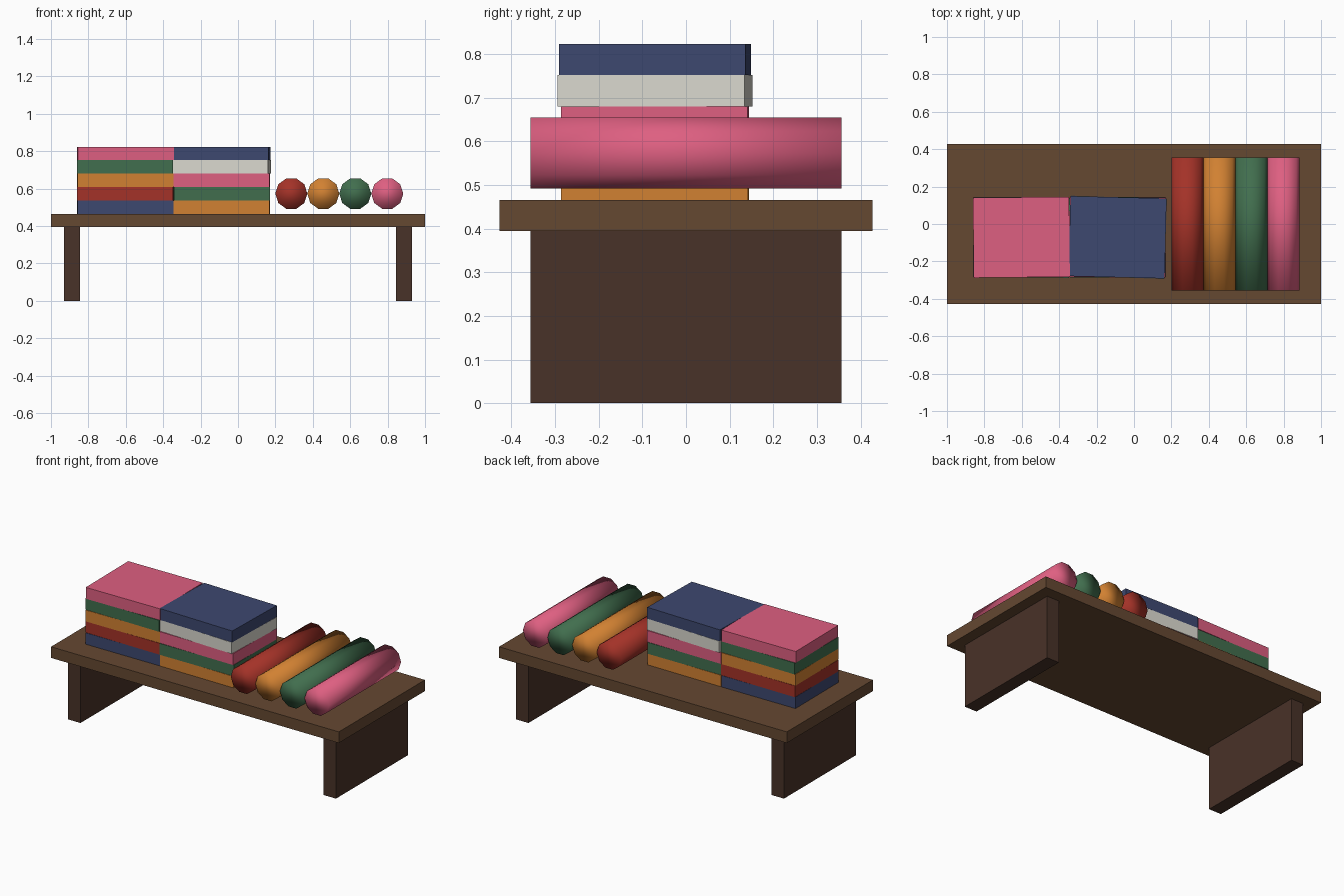
import bpy
import math

if "Cube" in bpy.data.objects:
    bpy.data.objects.remove(bpy.data.objects["Cube"])


def material(name, rgb):
    m = bpy.data.materials.new(name)
    m.use_nodes = True
    m.diffuse_color = (*rgb, 1)
    m.node_tree.nodes["Principled BSDF"].inputs["Base Color"].default_value = (*rgb, 1)
    return m


MATS = {
    "wood": material("wood", (0.13, 0.065, 0.031)),
    "dark_wood": material("dark_wood", (0.066, 0.032, 0.021)),
    "pink": material("pink", (0.73, 0.115, 0.22)),
    "green": material("green", (0.053, 0.156, 0.076)),
    "orange": material("orange", (0.64, 0.22, 0.032)),
    "red": material("red", (0.37, 0.032, 0.021)),
    "navy": material("navy", (0.047, 0.065, 0.162)),
    "cream": material("cream", (0.70, 0.69, 0.62)),
}


def box(name, colour, centre, size, turn=0):
    bpy.ops.mesh.primitive_cube_add(size=1, location=centre)
    ob = bpy.context.object
    ob.name = name
    ob.scale = size
    ob.rotation_euler.z = math.radians(turn)
    ob.data.materials.append(MATS[colour])


# Table: board and two slab legs
TOP = 0.465
box("table_top", "wood", (0, 0, 0.43), (2, 0.855, 0.07))
for side, x in (("right", -0.888), ("left", 0.888)):
    box(side + "_leg", "dark_wood", (x, 0, 0.1975), (0.085, 0.713, 0.395))

# Two stacks of folded cloth, bottom to top, each slightly turned
LAYER = 0.0716
stacks = {
    "right": (-0.602, [("navy", 0.3), ("red", -0.4), ("orange", 0.3),
                       ("green", -0.6), ("pink", 0.6)]),
    "middle": (-0.088, [("orange", -0.3), ("green", 0.5), ("pink", -0.4),
                        ("cream", -2), ("navy", -1.4)]),
}
for stack, (x, layers) in stacks.items():
    for i, (colour, turn) in enumerate(layers):
        z = TOP + LAYER * (i + 0.5)
        box(f"{stack}_stack_{colour}_cloth", colour, (x, -0.071, z),
            (0.514, 0.428, LAYER), turn)

# Row of ten-sided cloth rolls lying front to back
for i, colour in enumerate(("red", "orange", "green", "pink")):
    bpy.ops.mesh.primitive_cylinder_add(
        vertices=10, radius=0.0857, depth=0.713,
        location=(0.285 + 0.171 * i, 0, 0.573),
        rotation=(math.pi / 2, 0, 0))
    roll = bpy.context.object
    roll.name = colour + "_cloth_roll"
    # Put flat sides at the top and bottom
    roll.rotation_euler = (math.pi / 2, math.pi / 2, 0)
    roll.data.materials.append(MATS[colour])
    bpy.ops.object.shade_smooth()
